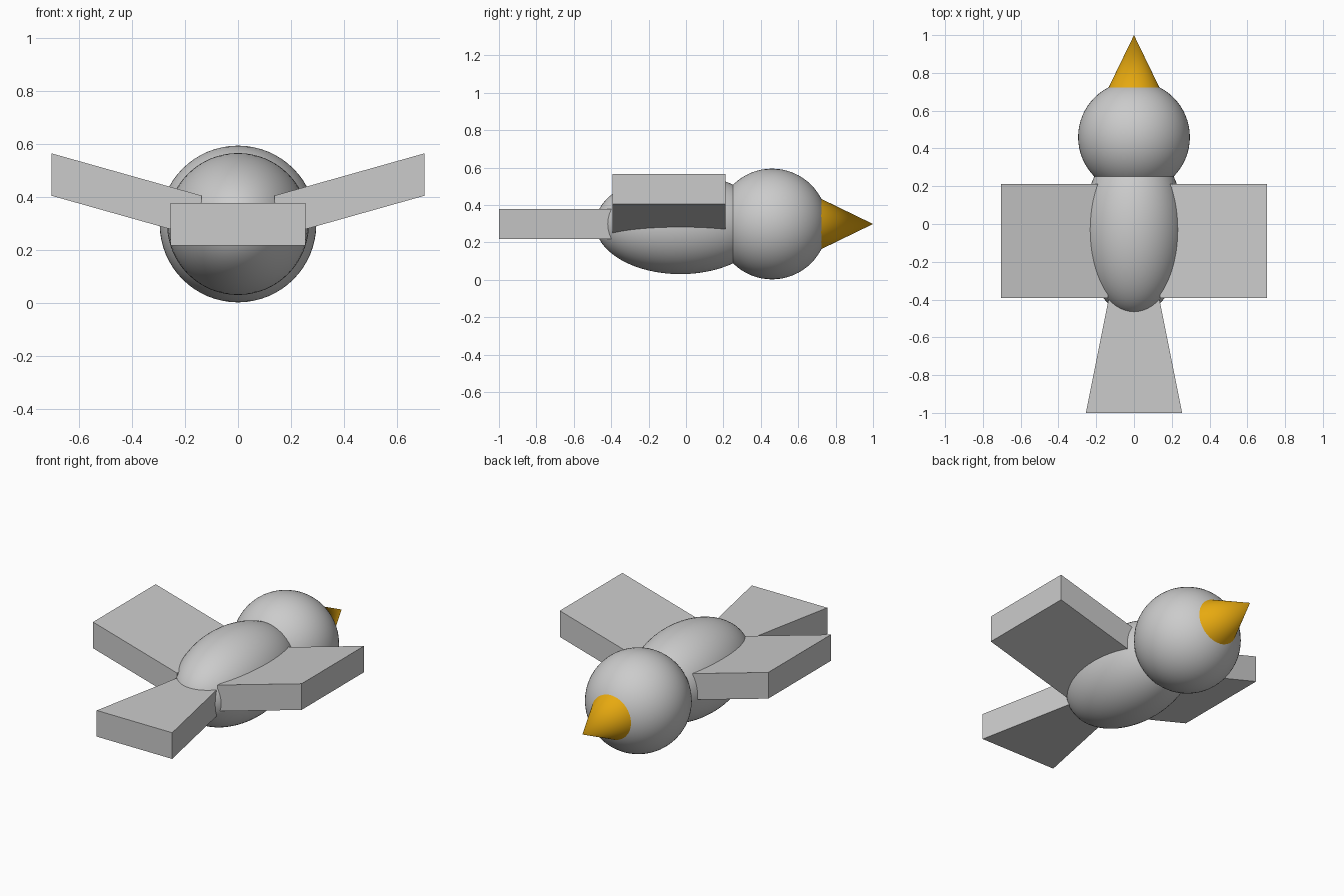
import bpy, math

if "Cube" in bpy.data.objects:
    bpy.data.objects.remove(bpy.data.objects["Cube"])

ZC = 0.298  # shared axis height


def material(name, rgb):
    m = bpy.data.materials.new(name)
    m.diffuse_color = (*rgb, 1)
    m.use_nodes = True
    m.node_tree.nodes["Principled BSDF"].inputs["Base Color"].default_value = m.diffuse_color
    return m


grey = material("light grey", (0.6, 0.6, 0.6))
orange = material("orange yellow", (0.8, 0.4, 0.005))


def finish(name, mat, smooth=True):
    ob = bpy.context.object
    ob.name = name
    ob.data.materials.append(mat)
    if smooth:
        bpy.ops.object.shade_smooth_by_angle(angle=math.radians(35))
    return ob


def ball(name, y, scale):
    bpy.ops.mesh.primitive_uv_sphere_add(segments=64, ring_count=32, radius=1, location=(0, y, ZC))
    bpy.context.object.scale = scale
    bpy.ops.object.transform_apply(location=False, rotation=False, scale=True)
    return finish(name, grey)


def hexa(name, corners):
    """Box from 4 corners of one end followed by the matching 4 of the other."""
    me = bpy.data.meshes.new(name)
    faces = [(3, 2, 1, 0), (4, 5, 6, 7)]
    faces += [(i, (i + 1) % 4, (i + 1) % 4 + 4, i + 4) for i in range(4)]
    me.from_pydata(corners, [], faces)
    me.materials.append(grey)
    ob = bpy.data.objects.new(name, me)
    bpy.context.collection.objects.link(ob)
    return ob


# Body and head
ball("body", -0.03, (0.268, 0.455, 0.268))
ball("head", 0.46, (0.296, 0.296, 0.296))

# Beak
y0, y1 = 0.67, 1.0
bpy.ops.mesh.primitive_cone_add(vertices=64, radius1=(y1 - y0) * 0.485, radius2=0, depth=y1 - y0,
                                location=(0, (y0 + y1) / 2, ZC), rotation=(-math.pi / 2, 0, 0))
finish("beak", orange)

# Wings, sheared upwards towards the tips, mirrored
ya, yb = -0.393, 0.212


def section(x, z):
    return [(x, ya, z), (x, yb, z), (x, yb, z + 0.16), (x, ya, z + 0.16)]


wing = hexa("wings", section(0.137, 0.245) + section(0.705, 0.405))
wing.modifiers.new("mirror", 'MIRROR').use_clip = False


# Tail, flaring backwards
def tail_section(y, w):
    return [(-w, y, 0.217), (w, y, 0.217), (w, y, 0.377), (-w, y, 0.377)]


hexa("tail", tail_section(-1.0, 0.255) + tail_section(-0.35, 0.125))

# Consistent outward normals on the boxes
import bmesh
for name in ("wings", "tail"):
    bm = bmesh.new()
    me = bpy.data.objects[name].data
    bm.from_mesh(me)
    bmesh.ops.recalc_face_normals(bm, faces=bm.faces)
    bm.to_mesh(me)
    bm.free()
